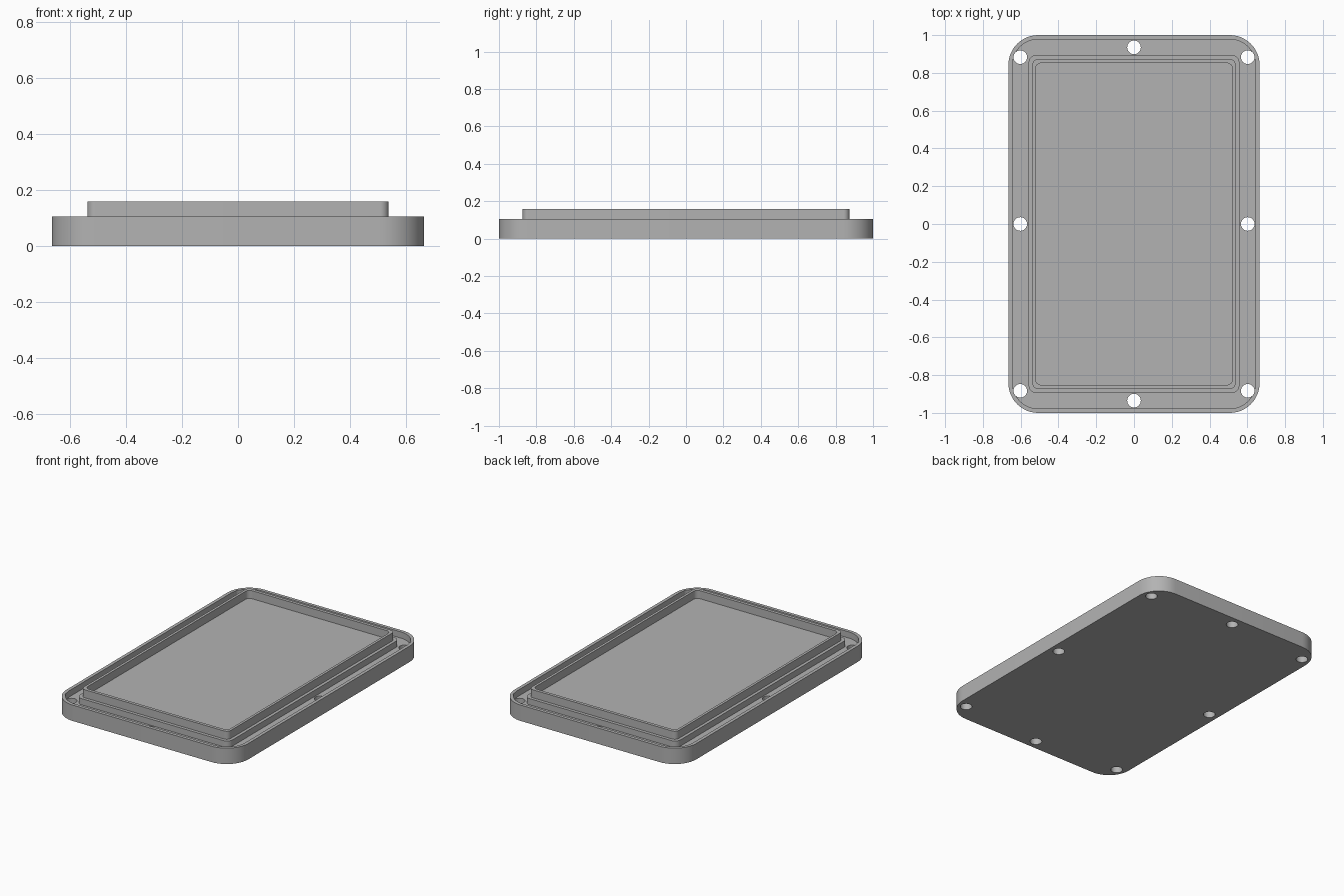
import bpy, bmesh, math

cube = bpy.data.objects.get("Cube")
if cube:
    bpy.data.objects.remove(cube, do_unlink=True)

grey = bpy.data.materials.new("mid grey")
grey.use_nodes = True
colour = (0.45, 0.45, 0.45, 1)
grey.diffuse_color = colour
grey.node_tree.nodes["Principled BSDF"].inputs["Base Color"].default_value = colour

CORNER_STEPS = 12
FLANGE_TOP, RING_TOP, CHANNEL = 0.105, 0.158, 0.064


def rounded_loop(bm, hx, hy, r, z):
    """Closed loop of vertices around a rounded rectangle."""
    verts = []
    for quarter, (sx, sy) in enumerate([(1, 1), (-1, 1), (-1, -1), (1, -1)]):
        for i in range(CORNER_STEPS + 1):
            a = math.pi / 2 * (quarter + i / CORNER_STEPS)
            verts.append(bm.verts.new((sx * (hx - r) + r * math.cos(a),
                                       sy * (hy - r) + r * math.sin(a), z)))
    return verts


def finish(name, bm):
    bmesh.ops.recalc_face_normals(bm, faces=bm.faces)
    mesh = bpy.data.meshes.new(name)
    bm.to_mesh(mesh)
    bm.free()
    mesh.materials.append(grey)
    obj = bpy.data.objects.new(name, mesh)
    bpy.context.collection.objects.link(obj)
    return obj


# Lid: outer wall, rim, screw channel, step, raised ring, inner floor
outer = (0.665, 1.0, 0.158)
rim = (0.643, 0.978, 0.136)
step = (0.558, 0.894, 0.04)
ring_out = (0.538, 0.873, 0.03)
ring_in = (0.521, 0.852, 0.03)
sections = [(outer, 0), (outer, FLANGE_TOP), (rim, FLANGE_TOP), (rim, CHANNEL),
            (step, CHANNEL), (step, FLANGE_TOP), (ring_out, FLANGE_TOP),
            (ring_out, RING_TOP), (ring_in, RING_TOP), (ring_in, FLANGE_TOP)]
bm = bmesh.new()
loops = [rounded_loop(bm, *size, z) for size, z in sections]
for low, high in zip(loops, loops[1:]):
    n = len(low)
    for i in range(n):
        j = (i + 1) % n
        bm.faces.new((low[i], low[j], high[j], high[i]))
bm.faces.new(loops[0])
bm.faces.new(loops[-1])
lid = finish("enclosure_lid", bm)

# Eight screw holes through the channel
bm = bmesh.new()
holes = [(sx * 0.602, y) for sx in (-1, 1) for y in (-0.883, 0, 0.883)]
holes += [(0, -0.935), (0, 0.935)]
for x, y in holes:
    made = bmesh.ops.create_cone(bm, cap_ends=True, segments=32,
                                 radius1=0.036, radius2=0.036, depth=0.4)
    bmesh.ops.translate(bm, verts=made["verts"], vec=(x, y, 0))
cutter = finish("screw_hole_cutter", bm)
cutter.hide_render = True

cut = lid.modifiers.new("screw holes", "BOOLEAN")
cut.operation = "DIFFERENCE"
cut.solver = "EXACT"
cut.object = cutter
bpy.context.view_layer.objects.active = lid
lid.select_set(True)
bpy.ops.object.modifier_apply(modifier=cut.name)
bpy.data.objects.remove(cutter, do_unlink=True)
bpy.ops.object.shade_smooth_by_angle(angle=math.radians(30))
